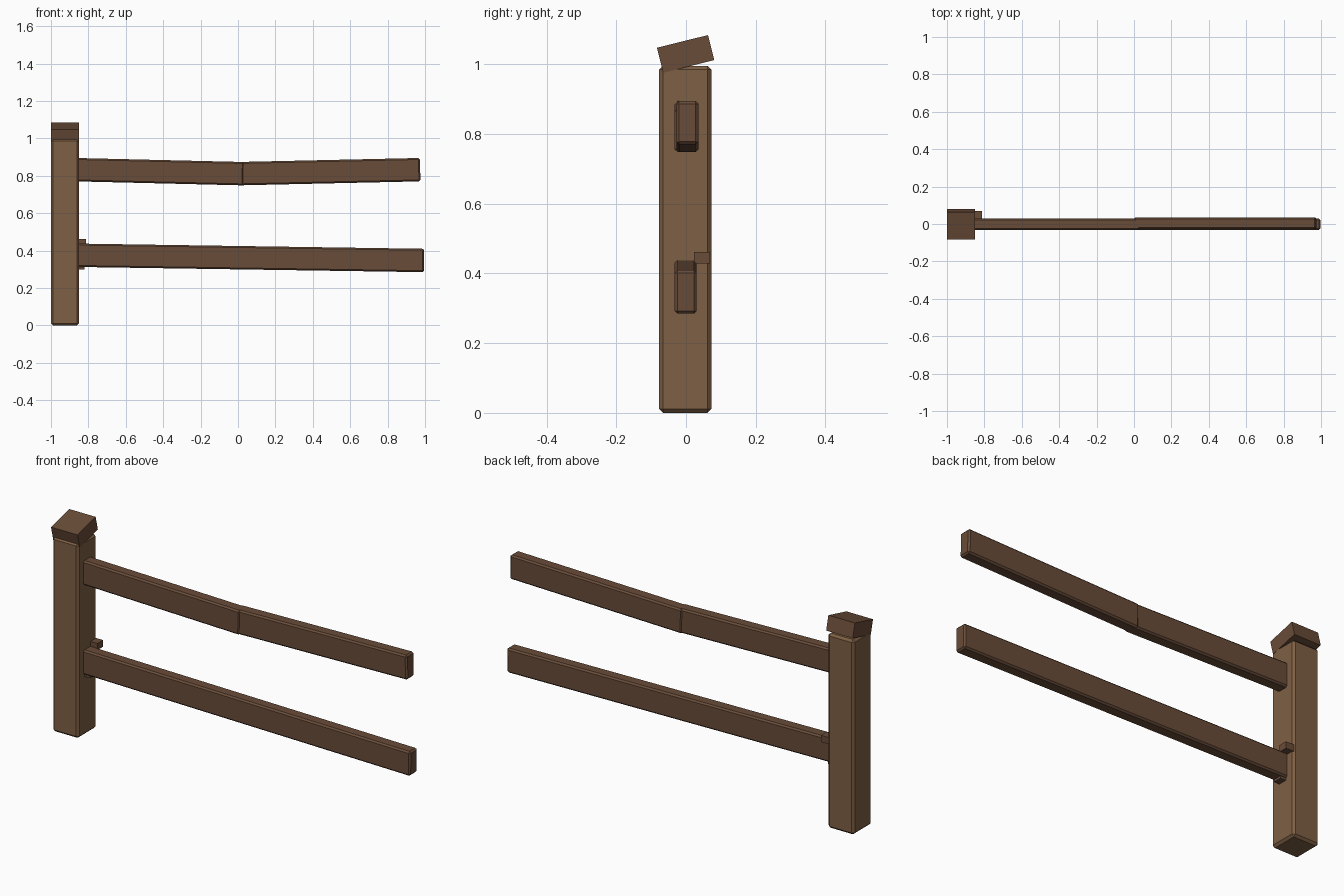
import bpy, bmesh, math
from mathutils import Matrix

if "Cube" in bpy.data.objects:
    bpy.data.objects.remove(bpy.data.objects["Cube"])


def material(name, rgb):
    m = bpy.data.materials.new(name)
    m.diffuse_color = (*rgb, 1)
    m.use_nodes = True
    m.node_tree.nodes["Principled BSDF"].inputs["Base Color"].default_value = m.diffuse_color
    return m


post_wood = material("post_wood", (0.21, 0.115, 0.058))
rail_wood = material("rail_wood", (0.14, 0.072, 0.04))


def beam(name, centre, size, mat, bevel=0.0, axis='Y', angle=0.0):
    """Box with chamfered edges, tilted by angle (degrees) about one axis."""
    bm = bmesh.new()
    bmesh.ops.create_cube(bm, size=1, matrix=Matrix.Diagonal((*size, 1)))
    if bevel:
        bmesh.ops.bevel(bm, geom=bm.edges[:], offset=bevel, segments=1,
                        affect='EDGES', profile=0.5)
    bm.transform(Matrix.Translation(centre)
                 @ Matrix.Rotation(math.radians(angle), 4, axis))
    mesh = bpy.data.meshes.new(name)
    bm.to_mesh(mesh)
    bm.free()
    mesh.materials.append(mat)
    obj = bpy.data.objects.new(name, mesh)
    bpy.context.collection.objects.link(obj)


def rail(name, x0, z0, x1, z1, y):
    """Chamfered rail between two end centres in the xz plane."""
    dx, dz = x1 - x0, z1 - z0
    beam(name, ((x0 + x1) / 2, y, (z0 + z1) / 2),
         (math.hypot(dx, dz), 0.063, 0.125), rail_wood, 0.008,
         'Y', -math.degrees(math.atan2(dz, dx)))


# Post and its crooked cap
beam("post", (-0.925, -0.002, 0.498), (0.148, 0.15, 0.996), post_wood, 0.011)
beam("post_cap", (-0.925, -0.001, 1.03), (0.15, 0.151, 0.074), rail_wood,
     0, 'X', 14)

# Upper rail, sagging where its two halves overlap
rail("upper_rail_left", -0.87, 0.8325, 0.03, 0.811, -0.001)
rail("upper_rail_right", 0.0, 0.811, 0.974, 0.8325, 0.004)

# Lower rail, drooping away from the post
rail("lower_rail", -0.87, 0.375, 0.995, 0.347, -0.001)

# Small wedges holding the lower rail at the post
beam("upper_wedge", (-0.84, 0.046, 0.445), (0.056, 0.046, 0.034), rail_wood)
beam("lower_wedge", (-0.845, -0.001, 0.317), (0.05, 0.045, 0.034), rail_wood)
